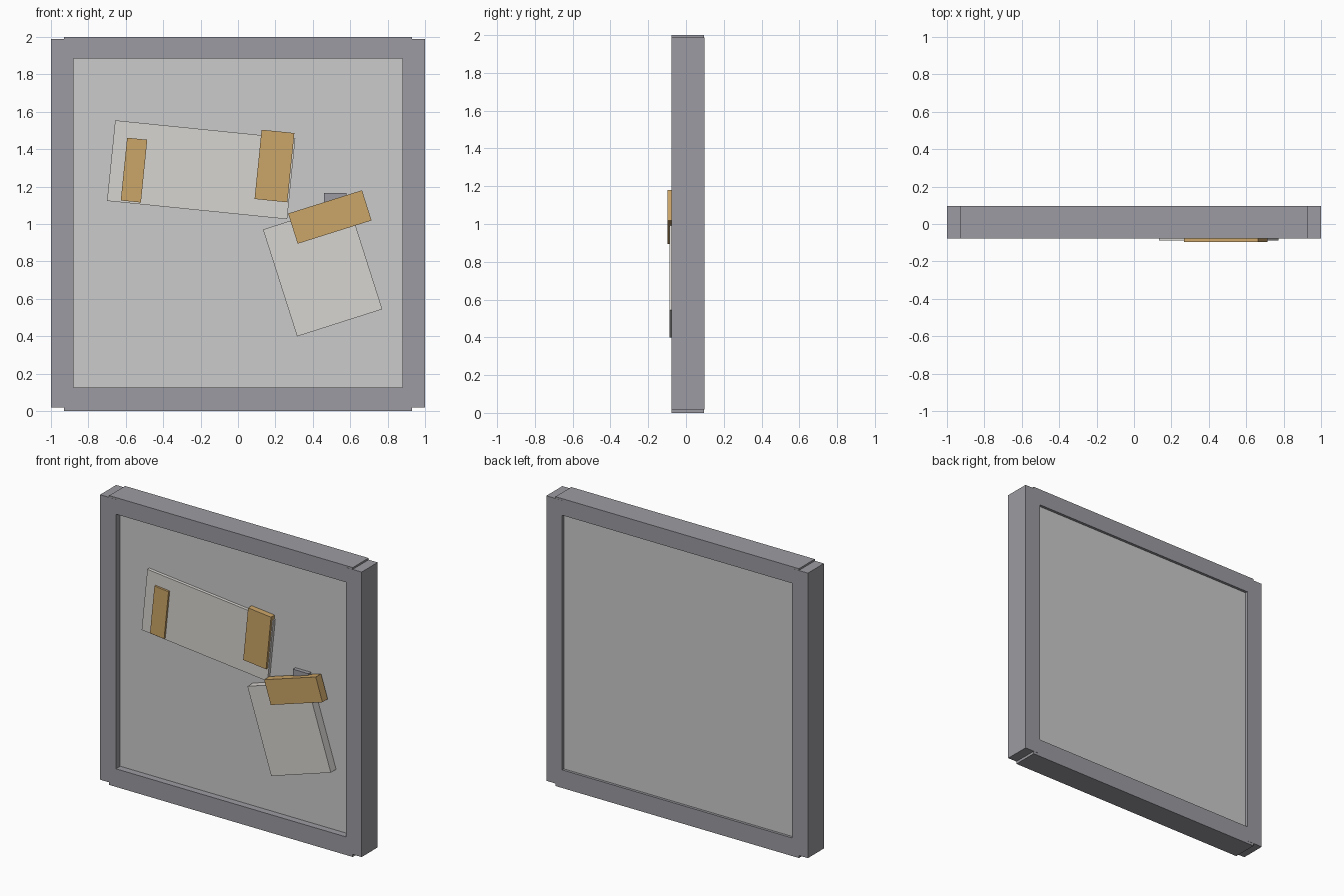
import bpy, math

if "Cube" in bpy.data.objects:
    bpy.data.objects.remove(bpy.data.objects["Cube"])


def material(name, color):
    m = bpy.data.materials.new(name)
    m.diffuse_color = (*color, 1)
    m.use_nodes = True
    m.node_tree.nodes["Principled BSDF"].inputs["Base Color"].default_value = m.diffuse_color
    return m


GREY = material("frame_grey", (0.33, 0.33, 0.36))
PALE = material("board_pale_grey", (0.62, 0.63, 0.64))
PAPER = material("paper_white", (0.68, 0.66, 0.63))
TAPE = material("tape_tan", (0.60, 0.38, 0.14))


def block(name, x, z, w, h, y0, y1, mat, tilt=0):
    """Box centred at x, z, running from y0 to y1, tilted clockwise as seen from the front."""
    bpy.ops.mesh.primitive_cube_add(size=1, location=(x, (y0 + y1) / 2, z))
    ob = bpy.context.object
    ob.name = name
    ob.scale = (w, y1 - y0, h)
    ob.rotation_euler.y = math.radians(tilt)
    ob.data.materials.append(mat)
    return ob


FRONT, BACK = -0.078, 0.0975
BOARD = -0.03  # front face of the recessed board

# Frame: side posts, with rails that overlap them and stand slightly proud at the ends
for side, sx in (("left", -1), ("right", 1)):
    block(side + "_post", sx * 0.94, 1.003, 0.12, 1.97, FRONT, BACK, GREY)
for end, z in (("bottom", 0.0625), ("top", 1.9425)):
    h = 0.125 if end == "bottom" else 0.115
    block(end + "_rail", 0, z, 1.862, h, FRONT + 0.001, BACK - 0.001, GREY)

# Recessed board
block("board", 0, 1.005, 1.80, 1.80, BOARD, 0.078, PALE)

# Upper wide sheet with two strips of tape
block("wide_sheet", -0.197, 1.29, 0.968, 0.433, -0.052, BOARD + 0.005, PAPER, 5.8)
block("left_tape", -0.556, 1.288, 0.108, 0.337, -0.066, BOARD, TAPE, 5.8)
block("right_tape", 0.195, 1.31, 0.176, 0.372, -0.070, BOARD, TAPE, 5.8)

# Lower sheet hanging by one strip of tape, over a small grey block
block("hanging_sheet", 0.4525, 0.7575, 0.478, 0.60, -0.088, BOARD + 0.005, PAPER, -17.7)
block("hanging_tape", 0.491, 1.0375, 0.414, 0.169, -0.0975, -0.04, TAPE, -17.5)
block("backing_block", 0.52, 1.06, 0.12, 0.21, -0.058, BOARD + 0.005, GREY)
